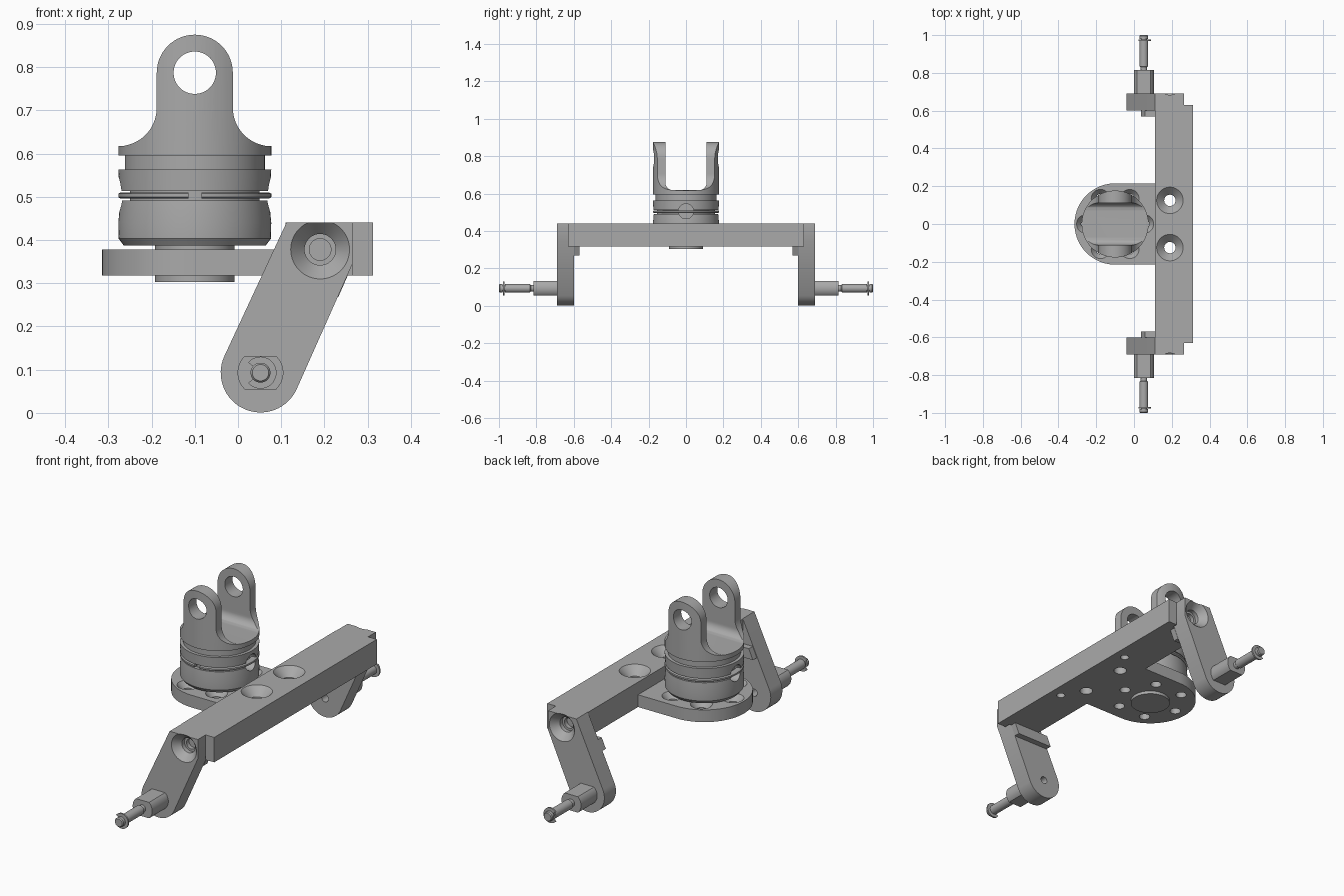
import bpy, bmesh, math
from mathutils import Matrix, Vector

if "Cube" in bpy.data.objects:
    bpy.data.objects.remove(bpy.data.objects["Cube"], do_unlink=True)

steel = bpy.data.materials.new("grey steel")
steel.use_nodes = True
GREY = (0.4, 0.4, 0.4, 1)
steel.diffuse_color = GREY
steel.node_tree.nodes["Principled BSDF"].inputs["Base Color"].default_value = GREY


def finish(name, bm, matrix=None):
    if matrix:
        bm.transform(matrix)
    bmesh.ops.recalc_face_normals(bm, faces=bm.faces)
    mesh = bpy.data.meshes.new(name)
    bm.to_mesh(mesh)
    bm.free()
    mesh.materials.append(steel)
    obj = bpy.data.objects.new(name, mesh)
    bpy.context.collection.objects.link(obj)
    return obj


def lathe(name, profile, centre, toward=(0, 0, 1), steps=64):
    """Revolve (radius, height) points about an axis through centre."""
    bm = bmesh.new()
    verts = [bm.verts.new((r, 0, h)) for r, h in profile]
    edges = [bm.edges.new(pair) for pair in zip(verts, verts[1:] + verts[:1])]
    bmesh.ops.spin(bm, geom=verts + edges, cent=(0, 0, 0), axis=(0, 0, 1),
                   angle=math.tau, steps=steps, use_merge=False)
    bmesh.ops.remove_doubles(bm, verts=bm.verts, dist=1e-5)
    # The shared axis edge and any collapsed faces are removed
    bmesh.ops.delete(bm, geom=[e for e in bm.edges if not e.link_faces], context='EDGES')
    turn = Vector((0, 0, 1)).rotation_difference(Vector(toward)).to_matrix().to_4x4()
    return finish(name, bm, Matrix.Translation(centre) @ turn)


def rod(name, r, lo, hi, centre, toward=(0, 0, 1), steps=48):
    return lathe(name, [(0, lo), (r, lo), (r, hi), (0, hi)], centre, toward, steps)


def prism(name, outline, lo, hi, axis="z"):
    """Extrude an outline along z (x, y points) or along y (x, z points)."""
    bm = bmesh.new()
    place = (lambda a, b: (a, b, lo)) if axis == "z" else (lambda a, b: (a, lo, b))
    face = bm.faces.new([bm.verts.new(place(a, b)) for a, b in outline])
    top = bmesh.ops.extrude_face_region(bm, geom=[face])["geom"]
    shift = (0, 0, hi - lo) if axis == "z" else (0, hi - lo, 0)
    bmesh.ops.translate(bm, vec=shift, verts=[v for v in top if isinstance(v, bmesh.types.BMVert)])
    return finish(name, bm)


def rect(x0, y0, x1, y1):
    return [(x0, y0), (x1, y0), (x1, y1), (x0, y1)]


def arc(cx, cy, r, start, end, steps=24):
    angles = [math.radians(start + (end - start) * i / steps) for i in range(steps + 1)]
    return [(cx + r * math.cos(a), cy + r * math.sin(a)) for a in angles]


def combine(obj, tools, operation='DIFFERENCE'):
    for tool in tools:
        mod = obj.modifiers.new("shape", 'BOOLEAN')
        mod.operation, mod.solver, mod.object = operation, 'EXACT', tool
        graph = bpy.context.evaluated_depsgraph_get()
        mesh = bpy.data.meshes.new_from_object(obj.evaluated_get(graph))
        obj.modifiers.clear()
        obj.data = mesh
        bpy.data.objects.remove(tool, do_unlink=True)
    return obj


def mirror_y(obj):
    mod = obj.modifiers.new("other side", 'MIRROR')
    mod.use_axis = (False, True, False)
    mod.use_mirror_merge = False


PX, PZ = 0.052, 0.093      # pin axis
CX = -0.1                  # swivel axis
LOW, HIGH = 0.318, 0.44    # crossbar bottom and top
FRONT = (0, -1, 0)

# Crossbar with stepped ends, countersunk bolt holes and dowel holes
bar = prism("crossbar", [(0.11, -0.6), (0.265, -0.6), (0.265, -0.63), (0.312, -0.63),
                         (0.312, 0.63), (0.265, 0.63), (0.265, 0.6), (0.11, 0.6)], LOW, HIGH)
holes = []
for side in (-1, 1):
    holes.append(lathe("cutter", [(0, -0.2), (0.03, -0.2), (0.03, -0.04), (0.071, 0.001),
                                  (0.071, 0.02), (0, 0.02)], (0.19, side * 0.125, HIGH)))
    holes.append(rod("cutter", 0.02, -0.05, 0.06, (0.255, side * 0.235, LOW)))
combine(bar, holes)

# Round-ended mounting plate with a ring of countersunk holes
plate = prism("mounting_plate", arc(CX, 0, 0.215, 90, 270, 48) + [(0.11, -0.215), (0.11, 0.215)],
              LOW, 0.378)
holes = []
for i in range(6):
    a = math.radians(60 * i)
    holes.append(lathe("cutter", [(0, -0.1), (0.025, -0.1), (0.025, -0.028), (0.049, 0),
                                  (0.049, 0.02), (0, 0.02)],
                       (CX + 0.155 * math.cos(a), 0.155 * math.sin(a), 0.378), steps=32))
combine(plate, holes)
rod("swivel_shaft", 0.092, 0.303, 0.392, (CX, 0, 0))

# Swivel body with groove, neck, top flange and round side pockets
body = lathe("swivel_body", [(0, 0.387), (0.164, 0.387), (0.176, 0.403), (0.177, 0.44),
                             (0.172, 0.491), (0.155, 0.491), (0.155, 0.513), (0.174, 0.513),
                             (0.177, 0.563), (0.162, 0.563), (0.162, 0.595), (0.177, 0.595),
                             (0.177, 0.617), (0, 0.617)], (CX, 0, 0), steps=96)
combine(body, [rod("cutter", 0.04, 0.135, 0.25, (CX, 0, 0.505), (s, 0, 0)) for s in (-1, 1)])

# Split retaining ring in the groove
ring = lathe("retaining_ring", [(0.15, 0.496), (0.172, 0.496), (0.177, 0.499), (0.177, 0.507),
                                (0.172, 0.51), (0.15, 0.51)], (CX, 0, 0), steps=96)
combine(ring, [prism("cutter", rect(CX - 0.015, -0.3, CX + 0.015, -0.1), 0.48, 0.52)])

# Fork: flared ear profile trimmed to the round body, with a filleted slot
EAR, EYE, BASE, FLARE = 0.088, 0.787, 0.612, 0.089
profile = ([(CX - 0.18, BASE)] + arc(CX - EAR - FLARE, 0.617 + FLARE, FLARE, -90, 0, 16)
           + arc(CX, EYE, EAR, 180, 0, 32)
           + arc(CX + EAR + FLARE, 0.617 + FLARE, FLARE, 180, 270, 16) + [(CX + 0.18, BASE)])
fork = prism("fork", profile, -0.25, 0.25, "y")
combine(fork, [rod("trim", 0.177, 0.5, 1, (CX, 0, 0), steps=96)], 'INTERSECT')
bm = bmesh.new()
slot = [(0.11, 1), (-0.11, 1)] + arc(-0.07, 0.658, 0.04, 180, 270, 10) + arc(0.07, 0.658, 0.04, 270, 360, 10)
face = bm.faces.new([bm.verts.new((-0.4, y, z)) for y, z in slot])
geom = bmesh.ops.extrude_face_region(bm, geom=[face])["geom"]
bmesh.ops.translate(bm, vec=(0.7, 0, 0), verts=[v for v in geom if isinstance(v, bmesh.types.BMVert)])
combine(fork, [finish("cutter", bm), rod("cutter", 0.049, -0.4, 0.4, (CX, 0, EYE), FRONT)])

# Slanted end arm with a round foot, a bolt recess and a blind hole behind the pin
LEAN = math.degrees(math.atan2(0.31, 0.14))
arm_outline = (arc(PX, PZ, 0.092, LEAN + 90, LEAN + 270, 32)
               + [(0.265, 0.345), (0.265, HIGH), (0.112, HIGH)])
arm = prism("end_arm", arm_outline, -0.69, -0.6, "y")
combine(arm, [
    lathe("cutter", [(0, 0.615), (0.025, 0.615), (0.025, 0.635), (0.036, 0.635), (0.036, 0.655),
                     (0.069, 0.691), (0.069, 0.75), (0, 0.75)], (0.19, 0, 0.378), FRONT),
    rod("cutter", 0.018, 0.5, 0.65, (PX, 0, PZ), FRONT)])
mirror_y(arm)

# Ledge under the crossbar on the inner face of the arm
ledge = prism("arm_ledge", [(0.036, 0.268), (0.232, 0.268), (0.254, LOW), (0.058, LOW)], -0.6, -0.57, "y")
mirror_y(ledge)

# Flat-sided pin collar
collar = rod("pin_collar", 0.053, 0.69, 0.815, (PX, 0, PZ), FRONT)
combine(collar, [prism("trim", rect(-0.1, PZ - 0.039, 0.2, PZ + 0.039), -0.9, -0.6, "y")], 'INTERSECT')
mirror_y(collar)

# Grooved pin with a chamfered tip
pin = lathe("pin", [(0, 0.81), (0.018, 0.81), (0.018, 0.83), (0.023, 0.835), (0.023, 0.968),
                    (0.016, 0.968), (0.016, 0.98), (0.023, 0.98), (0.023, 0.995), (0.019, 1),
                    (0, 1)], (PX, 0, PZ), FRONT, 40)
mirror_y(pin)

# Open clip on the pin groove
clip = prism("pin_clip", arc(PX, PZ, 0.037, -140, 140, 32) + arc(PX, PZ, 0.015, 140, -140, 24),
             -0.978, -0.97, "y")
mirror_y(clip)

# Smooth round surfaces, crisp edges
bpy.ops.object.select_all(action='DESELECT')
for obj in bpy.context.collection.objects:
    if obj.type == 'MESH' and steel.name in obj.data.materials:
        obj.select_set(True)
        bpy.context.view_layer.objects.active = obj
bpy.ops.object.shade_smooth_by_angle(angle=math.radians(30))
